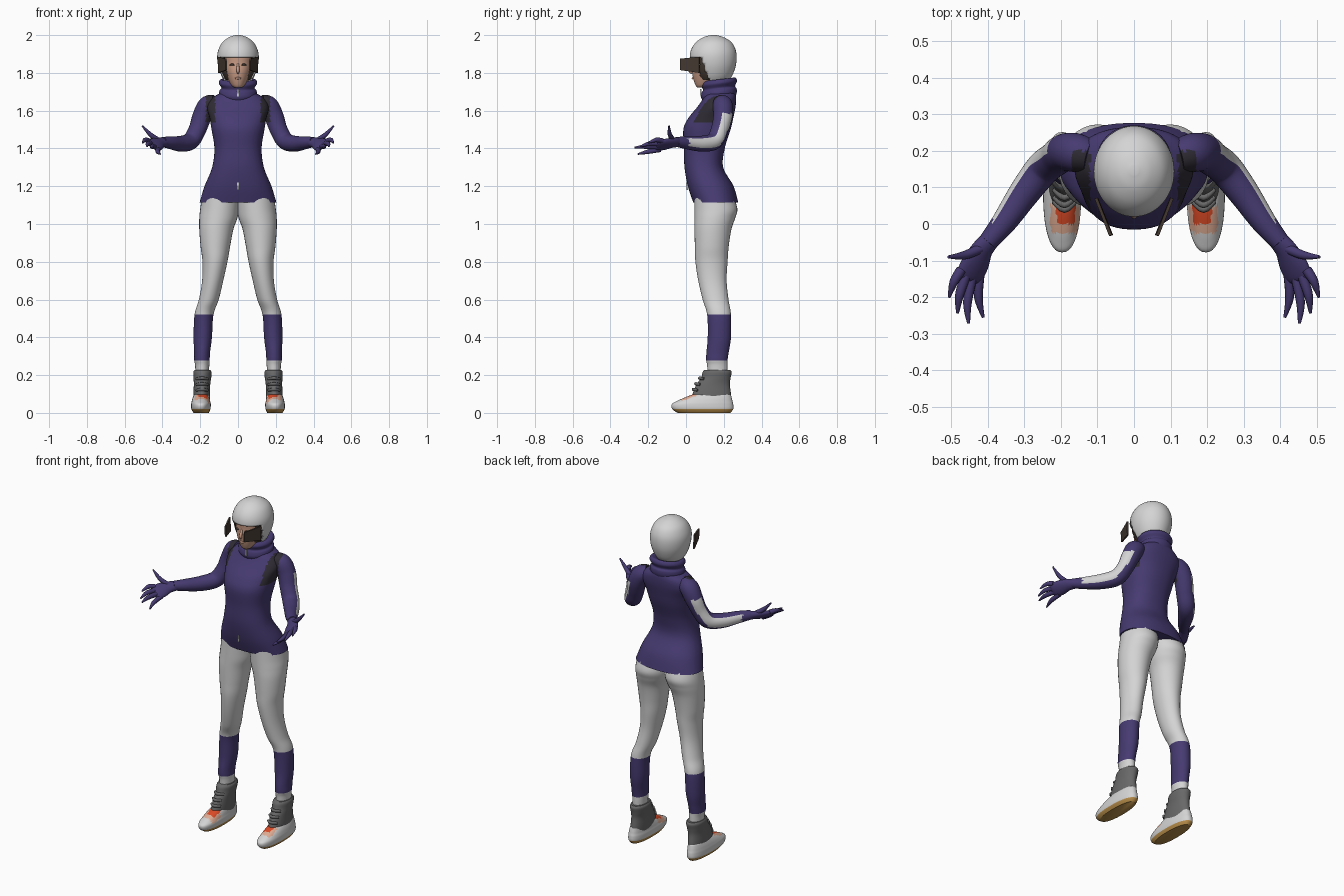
import bpy, bmesh, math
from mathutils import Vector

if "Cube" in bpy.data.objects:
    bpy.data.objects.remove(bpy.data.objects["Cube"])

COLOURS = {
    "purple": (0.062, 0.043, 0.165), "white": (0.66, 0.66, 0.66),
    "boot_grey": (0.14, 0.14, 0.14), "orange": (0.72, 0.07, 0.02),
    "peach": (0.75, 0.42, 0.3), "skin": (0.6, 0.34, 0.24),
    "sole_tan": (0.5, 0.28, 0.07), "dark_brown": (0.06, 0.042, 0.032),
    "strap_black": (0.03, 0.025, 0.035)}
NAMES = list(COLOURS)
MATS = []
for n, c in COLOURS.items():
    m = bpy.data.materials.new(n)
    m.diffuse_color = (*c, 1)
    m.use_nodes = True
    m.node_tree.nodes["Principled BSDF"].inputs["Base Color"].default_value = m.diffuse_color
    MATS.append(m)


def finish(name, bm, rule, s=1):
    """Colour faces by a rule (centre, normal, mirrored to +x) and link."""
    bmesh.ops.recalc_face_normals(bm, faces=bm.faces)
    me = bpy.data.meshes.new(name)
    used = []
    for f in bm.faces:
        c, n = f.calc_center_median(), f.normal.copy()
        c.x *= s
        n.x *= s
        col = rule if isinstance(rule, str) else rule(c, n)
        if col not in used:
            used.append(col)
        f.material_index = used.index(col)
        f.smooth = True
    bm.to_mesh(me)
    bm.free()
    for u in used:
        me.materials.append(MATS[NAMES.index(u)])
    ob = bpy.data.objects.new(name, me)
    bpy.context.collection.objects.link(ob)
    return ob


def smooth_rows(rows, k):
    """Catmull-Rom interpolation of every column."""
    out = []
    for i in range(len(rows) - 1):
        p = [rows[max(0, min(len(rows) - 1, i + d))] for d in (-1, 0, 1, 2)]
        for j in range(k):
            t = j / k
            out.append([0.5 * (2 * b + (c - a) * t + (2 * a - 5 * b + 4 * c - d) * t * t
                               + (3 * b - a - 3 * c + d) * t ** 3) for a, b, c, d in zip(*p)])
    return out + [list(rows[-1])]


def skin_rings(rings):
    bm = bmesh.new()
    vs = [[bm.verts.new(p) for p in r] for r in rings]
    n = len(vs[0])
    for a, b in zip(vs, vs[1:]):
        for i in range(n):
            bm.faces.new((a[i], a[(i + 1) % n], b[(i + 1) % n], b[i]))
    bm.faces.new(vs[0])
    bm.faces.new(vs[-1])
    return bm


def power(v, e):
    return math.copysign(abs(v) ** (2 / e), v)


def stack(rows, s=1, seg=32, k=5, e=2.0, tilt=0):
    """Upright loft; rows are (z, x min, x max, y front, y back)."""
    rings = []
    for z, x0, x1, y0, y1 in smooth_rows(rows, k):
        ring = []
        for i in range(seg):
            a = 2 * math.pi * i / seg
            x = (x0 + x1) / 2 + (x1 - x0) / 2 * power(math.cos(a), e)
            y = (y0 + y1) / 2 + (y1 - y0) / 2 * power(math.sin(a), e)
            ring.append((s * x, y, z + tilt * (y - 0.17)))
        rings.append(ring)
    return skin_rings(rings)


def tube(rows, ref, s=1, seg=24, k=5):
    """Loft along a path; rows are (x, y, z, radius across, radius along ref)."""
    pts = smooth_rows(rows, k)
    cs = [Vector(p[:3]) for p in pts]
    rings = []
    for i, p in enumerate(pts):
        t = (cs[min(i + 1, len(cs) - 1)] - cs[max(i - 1, 0)]).normalized()
        u = t.cross(Vector(ref)).normalized()
        v = u.cross(t)
        ring = []
        for j in range(seg):
            a = 2 * math.pi * j / seg
            q = cs[i] + u * p[3] * math.cos(a) + v * p[4] * math.sin(a)
            ring.append((s * q.x, q.y, q.z))
        rings.append(ring)
    return skin_rings(rings)


def sym(z, rx, y0, y1):
    return (z, -rx, rx, y0, y1)


# Jacket with painted shoulder straps
def jacket_colour(c, n):
    return "strap_black" if 0.12 < abs(c.x) < 0.17 and 1.54 < c.z < 1.69 and c.y < 0.2 else "purple"


finish("jacket", stack([sym(1.115, .203, .038, .276), sym(1.2, .177, .01, .252), sym(1.3, .137, -.008, .197),
                        sym(1.4, .125, -.01, .205), sym(1.5, .14, -.014, .236), sym(1.56, .15, .012, .25),
                        sym(1.62, .163, .06, .262), sym(1.665, .14, .09, .265), sym(1.7, .085, .1, .26),
                        sym(1.73, .07, .1, .25)], seg=64, k=7, e=2.3), jacket_colour)
finish("collar", stack([sym(1.65, .085, .095, .255), sym(1.68, .1, .08, .268), sym(1.705, .098, .083, .268),
                        sym(1.72, .088, .09, .26), sym(1.745, .102, .082, .27), sym(1.765, .09, .095, .258),
                        sym(1.755, .06, .11, .225)], seg=40, tilt=.12), "purple")


def leg_colour(c, n):
    return "purple" if 0.275 < c.z < 0.525 else "white"


def arm_colour(c, n):
    if c.z < 1.585 and c.x < 0.385 and n.dot(Vector((.85, .5, .1))) > 0.78:
        return "white"
    return jacket_colour(c, n)


def shoe_colour(c, n):
    if c.z < 0.018:
        return "sole_tan"
    if n.z > 0.2 and c.z > .05:
        if c.y > -.0 and c.y < .07 and .16 < c.x < .212:
            return "orange"
        if -.025 < c.y < .05 and .15 < c.x < .228:
            return "peach"
    return "white"


for side, s in (("left", 1), ("right", -1)):
    # Trouser leg and sock
    finish(side + "_leg", stack([
        (1.15, -.01, .19, .045, .25), (1.08, -.005, .2, .045, .272), (1.03, .004, .205, .045, .26),
        (.97, .025, .205, .045, .24), (.88, .042, .198, .047, .226), (.8, .056, .188, .05, .22),
        (.7, .078, .19, .065, .215), (.6, .102, .207, .088, .225), (.52, .13, .23, .112, .238),
        (.4, .138, .235, .115, .238), (.32, .148, .232, .108, .226), (.28, .15, .232, .107, .22),
        (.25, .152, .227, .112, .22), (.18, .155, .225, .115, .22)], s, k=8), leg_colour, s)
    # Boot shaft with laced folds
    finish(side + "_boot", stack([
        (.05, .15, .236, .03, .24), (.1, .148, .236, .035, .238), (.15, .147, .234, .055, .232),
        (.185, .142, .235, .08, .236), (.215, .14, .236, .088, .242), (.228, .147, .23, .098, .235)], s), "boot_grey", s)
    for i, (y, z) in enumerate(((.042, .12), (.055, .15), (.075, .18))):
        finish(f"{side}_lace_{i + 1}", tube([(.16, y + .02, z, .007, .007), (.19, y - .003, z + .004, .009, .009),
                                             (.22, y + .02, z, .007, .007)], (0, 0, 1), s, 8, 4), "boot_grey", s)
    # Shoe and sole
    finish(side + "_shoe", stack([
        (0, .155, .235, -.045, .235), (.02, .146, .247, -.072, .25), (.045, .144, .248, -.076, .25),
        (.062, .147, .245, -.05, .246), (.08, .15, .24, -.01, .242), (.097, .155, .232, .035, .236),
        (.1, .17, .22, .06, .22)], s, 40, 5, 2.3), shoe_colour, s)
    # Sleeve
    finish(side + "_arm", tube([
        (.12, .185, 1.64, .045, .045), (.16, .195, 1.625, .053, .053), (.19, .195, 1.57, .05, .052),
        (.215, .178, 1.5, .045, .048), (.25, .15, 1.44, .045, .047), (.3, .085, 1.425, .042, .042),
        (.355, .005, 1.43, .034, .034), (.4, -.05, 1.435, .026, .026)], (.8, .6, 0), s, 32, 7), arm_colour, s)
    # Gloved hand
    wide = (.055, .015, .04)
    finish(side + "_palm", tube([
        (.385, -.035, 1.433, .024, .026), (.415, -.07, 1.43, .022, .034), (.435, -.11, 1.422, .02, .044),
        (.45, -.145, 1.415, .015, .042), (.455, -.158, 1.413, .006, .03)], wide, s, 20), "purple", s)
    for nm, a, b, c in (
            ("index", (.472, -.125, 1.44), (.492, -.158, 1.445), (.505, -.2, 1.43)),
            ("middle", (.46, -.142, 1.425), (.477, -.195, 1.425), (.482, -.243, 1.41)),
            ("ring", (.443, -.148, 1.41), (.455, -.215, 1.41), (.452, -.272, 1.405)),
            ("little", (.422, -.135, 1.395), (.425, -.2, 1.383), (.412, -.255, 1.37)),
            ("thumb", (.415, -.065, 1.44), (.462, -.085, 1.472), (.507, -.09, 1.52))):
        finish(f"{side}_{nm}_finger", tube([(*a, .014, .014), (*b, .012, .012), (*c, .004, .004)],
                                           wide if nm != "thumb" else (0, 1, 0), s, 12), "purple", s)

# Head and neck
finish("neck", stack([sym(1.66, .055, .11, .22), sym(1.8, .055, .1, .21)]), "skin")
finish("face", stack([sym(1.722, .018, .06, .1), sym(1.735, .035, .05, .14), sym(1.77, .055, .038, .2),
                      sym(1.81, .07, .032, .23), sym(1.85, .077, .034, .24), sym(1.9, .08, .035, .245),
                      sym(1.95, .06, .07, .22)], e=2.2), "skin")
finish("nose", tube([(0, .038, 1.85, .005, .005), (0, .024, 1.812, .01, .009), (0, .036, 1.802, .008, .004)],
                    (1, 0, 0), 1, 12), "skin")
finish("lips", tube([(-.017, .044, 1.772, .003, .003), (0, .036, 1.772, .006, .006), (.017, .044, 1.772, .003, .003)],
                    (0, 0, 1), 1, 8), "peach")
for side, s in (("left", 1), ("right", -1)):
    finish(side + "_eye", tube([(.018, .036, 1.842, .002, .002), (.031, .041, 1.844, .006, .006),
                                (.044, .05, 1.842, .002, .002)], (0, 0, 1), s, 8), "dark_brown", s)

# Helmet shell and darker lining, both opened at the face
for name, col, d in (("helmet", "white", 0), ("helmet_lining", "dark_brown", .01)):
    bm = stack([sym(1.755, .07, .06, .225), sym(1.79, .09, .04, .247), sym(1.84, .106, .025, .264),
                sym(1.89, .11, .02, .268), sym(1.93, .101, .03, .26), sym(1.965, .08, .056, .238),
                sym(1.99, .045, .095, .197), sym(2.0, .012, .134, .16)], seg=64, k=6)
    for v in bm.verts:
        if d:
            v.co = Vector((0, .147, 1.86)) + (v.co - Vector((0, .147, 1.86))) * .94
    gone = []
    for f in bm.faces:
        c = f.calc_center_median()
        edge = (.065 if d else .08) + (1.885 - c.z) * (.1 if d else .35)
        if len(f.verts) > 4 and c.z < 1.8 or c.z < 1.883 and c.y < edge:
            gone.append(f)
    bmesh.ops.delete(bm, geom=gone, context='FACES')
    ob = finish(name, bm, col)
    mod = ob.modifiers.new("thickness", 'SOLIDIFY')
    mod.thickness = .007


def slab(name, outline, depth, col, s=1):
    """Quad outline extruded by a depth vector."""
    back = [Vector(p) + Vector(depth) for p in outline]
    rings = [[(s * p[0], p[1], p[2]) for p in r] for r in (outline, back)]
    finish(name, skin_rings(rings), col, s)


# Goggle side panels
for side, s in (("left", 1), ("right", -1)):
    slab(side + "_goggle_panel", [(.057, -.03, 1.815), (.098, .072, 1.8), (.1, .072, 1.885), (.06, -.03, 1.875)],
         (.008, -.003, 0), "dark_brown", s)

# Zip pulls
for name, y, z in (("upper_zip", .076, 1.675), ("lower_zip", .003, 1.18)):
    slab(name, [(-.004, y, z), (.004, y, z), (.004, y - .003, z + .04), (-.004, y - .003, z + .04)],
         (0, .008, 0), "white")

for ob in bpy.context.collection.objects:
    ob.select_set(True)
    bpy.context.view_layer.objects.active = ob
bpy.ops.object.shade_smooth_by_angle(angle=math.radians(50))
